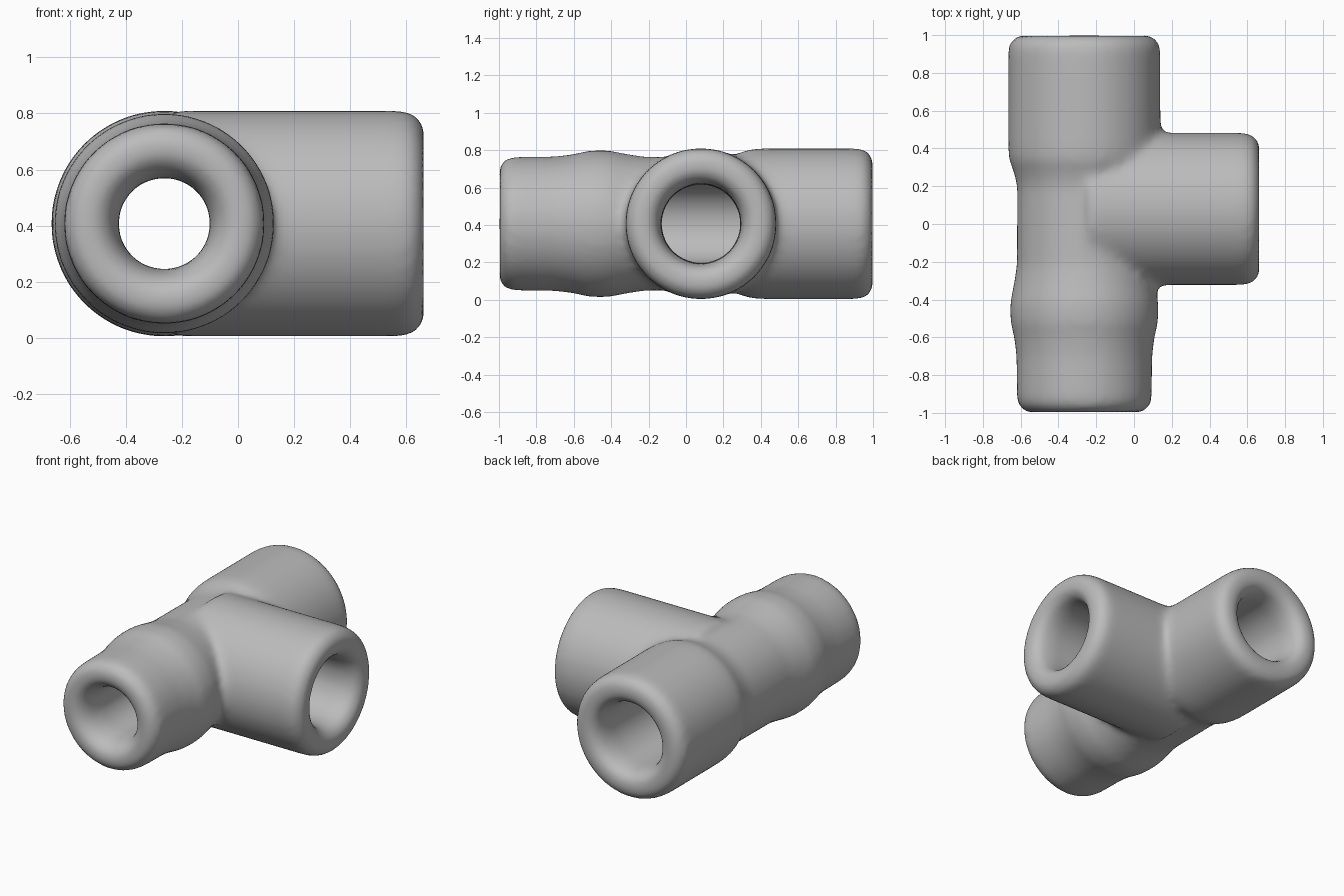
import bpy, bmesh, math
from mathutils import Matrix

cube = bpy.data.objects.get("Cube")
if cube:
    bpy.data.objects.remove(cube, do_unlink=True)

AXIS_X, AXIS_Z, BRANCH_Y = -0.263, 0.407, 0.08

grey = bpy.data.materials.new("Pipe grey")
grey.use_nodes = True
grey.diffuse_color = (0.5, 0.5, 0.5, 1)
grey.node_tree.nodes["Principled BSDF"].inputs["Base Color"].default_value = (0.5, 0.5, 0.5, 1)


def lathe(name, profile, matrix, sides=40):
    """Solid of revolution about local z from (height, radius) points."""
    bm = bmesh.new()
    rings = [[bm.verts.new((r * math.cos(math.tau * i / sides), r * math.sin(math.tau * i / sides), h))
              for i in range(sides)] for h, r in profile]
    for low, high in zip(rings, rings[1:]):
        for i in range(sides):
            j = (i + 1) % sides
            bm.faces.new((low[i], low[j], high[j], high[i]))
    bm.faces.new(rings[0][::-1])
    bm.faces.new(rings[-1])
    bm.transform(matrix)
    bmesh.ops.recalc_face_normals(bm, faces=bm.faces)
    mesh = bpy.data.meshes.new(name)
    bm.to_mesh(mesh)
    bm.free()
    obj = bpy.data.objects.new(name, mesh)
    bpy.context.collection.objects.link(obj)
    return obj


def rounded_end(end, radius, sign, r=0.08):
    """Quarter-round corner, listed from the end face inward."""
    return [(end - sign * r * (1 - math.cos(a)), radius - r * (1 - math.sin(a)))
            for a in (math.pi / 2 * k / 5 for k in range(6))]


along_y = Matrix.Translation((AXIS_X, 0, AXIS_Z)) @ Matrix.Rotation(-math.pi / 2, 4, 'X')
along_x = Matrix.Translation((AXIS_X, BRANCH_Y, AXIS_Z)) @ Matrix.Rotation(math.pi / 2, 4, 'Y')
tip = 0.665 - AXIS_X

# Outer bodies: straight run with a swelling and a wider socket, plus side branch
run_profile = (rounded_end(-1.0, 0.358, -1)
               + [(-0.7, 0.36), (-0.6, 0.372), (-0.52, 0.392), (-0.42, 0.394), (-0.32, 0.374),
                  (-0.22, 0.358), (0.2, 0.356), (0.27, 0.372), (0.34, 0.4), (0.42, 0.404)]
               + rounded_end(1.0, 0.404, 1)[::-1])
pipe = lathe("tee_pipe", run_profile, along_y)
branch = lathe("branch_body", [(0, 0.3), (0.02, 0.404)] + rounded_end(tip, 0.404, 1)[::-1], along_x)

# Bores with flared mouths
run_bore = lathe("run_bore", [(-1.05, 0.25), (-1.0, 0.25), (-0.97, 0.205), (-0.92, 0.178), (-0.84, 0.165),
                              (-0.5, 0.165), (-0.25, 0.215), (0.88, 0.215), (0.95, 0.23),
                              (0.98, 0.25), (1.0, 0.29), (1.05, 0.29)], along_y)
branch_bore = lathe("branch_bore", [(0, 0.21), (tip - 0.12, 0.215), (tip - 0.05, 0.23), (tip - 0.02, 0.25),
                                    (tip, 0.29), (tip + 0.05, 0.29)], along_x)

for helper, operation in ((branch, 'UNION'), (run_bore, 'DIFFERENCE'), (branch_bore, 'DIFFERENCE')):
    mod = pipe.modifiers.new(helper.name, 'BOOLEAN')
    mod.object, mod.operation, mod.solver = helper, operation, 'EXACT'
    helper.hide_render = True

# Even remesh and smoothing blend the joints into soft fillets
remesh = pipe.modifiers.new("Remesh", 'REMESH')
remesh.mode, remesh.voxel_size, remesh.use_smooth_shade = 'VOXEL', 0.022, True
smooth = pipe.modifiers.new("Soften", 'SMOOTH')
smooth.factor, smooth.iterations = 0.5, 14

# Bake the result and drop the helpers
baked = bpy.data.meshes.new_from_object(pipe.evaluated_get(bpy.context.evaluated_depsgraph_get()))
pipe.modifiers.clear()
pipe.data = baked
for helper in (branch, run_bore, branch_bore):
    bpy.data.objects.remove(helper, do_unlink=True)
baked.materials.clear()
baked.materials.append(grey)
for poly in baked.polygons:
    poly.use_smooth = True
    poly.material_index = 0
